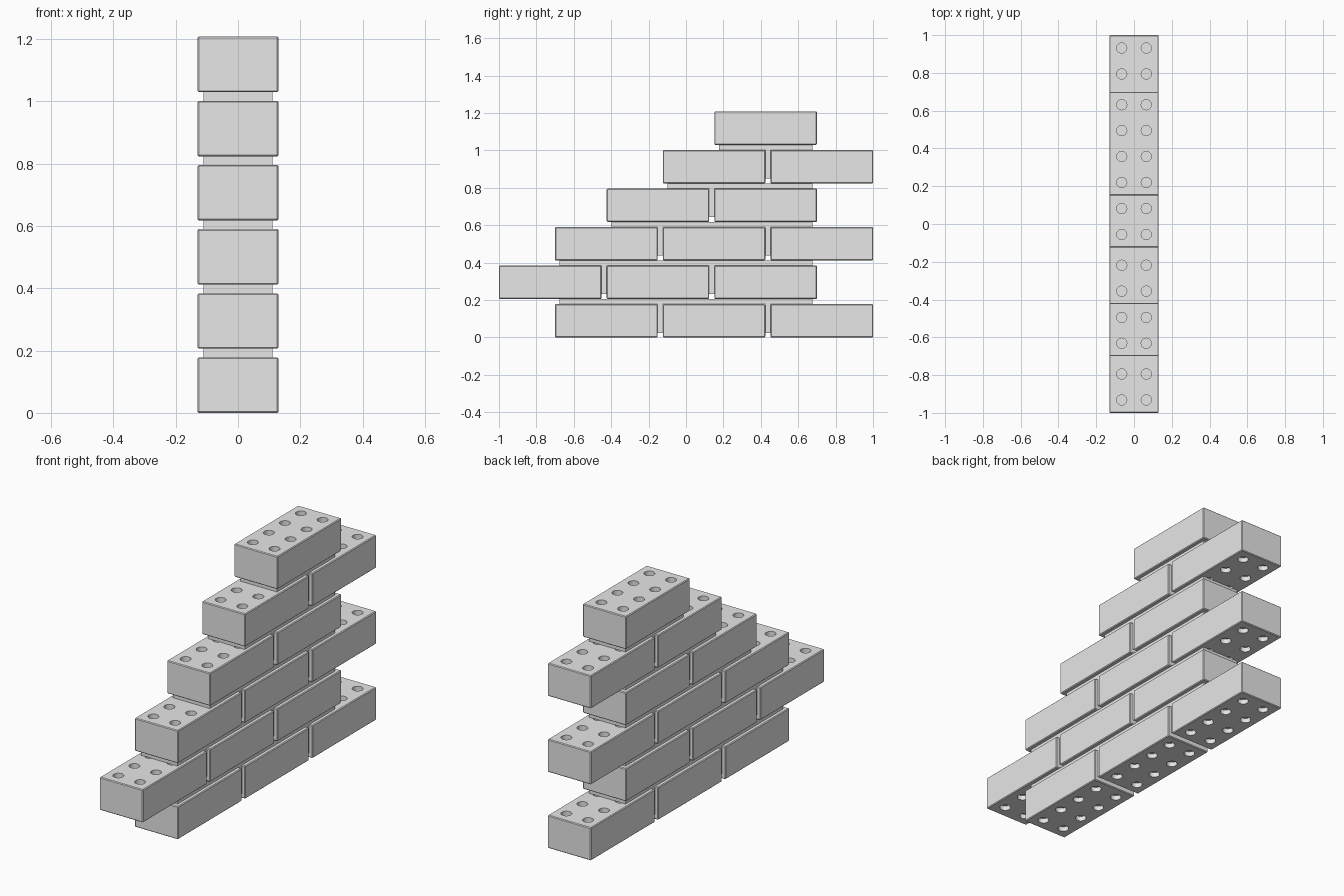
import bpy, bmesh
from mathutils import Matrix, Vector

cube = bpy.data.objects.get("Cube")
if cube:
    bpy.data.objects.remove(cube, do_unlink=True)

LENGTH, WIDTH, HEIGHT = 0.548, 0.26, 0.178
JOINT = 0.028            # gap between neighbouring bricks and rows
INSET = 0.025            # how far the mortar sits behind the brick faces
HOLE_RADIUS, HOLE_DEPTH = 0.027, 0.025
STEP = LENGTH + JOINT
# starting y and number of bricks in each row, bottom to top
ROWS = [(-0.7, 3), (-1, 3), (-0.7, 3), (-1 + STEP, 2), (-0.7 + STEP, 2), (-1 + 2 * STEP, 1)]

grey = bpy.data.materials.new("stone grey")
grey.use_nodes = True
colour = (0.8, 0.8, 0.8, 1)
grey.diffuse_color = colour
grey.node_tree.nodes["Principled BSDF"].inputs["Base Color"].default_value = colour


def add_object(name, mesh, location=(0, 0, 0)):
    obj = bpy.data.objects.new(name, mesh)
    obj.location = location
    bpy.context.collection.objects.link(obj)
    return obj


def box_mesh(name, size):
    bm = bmesh.new()
    bmesh.ops.create_cube(bm, size=1)
    bmesh.ops.scale(bm, vec=size, verts=bm.verts)
    mesh = bpy.data.meshes.new(name)
    bm.to_mesh(mesh)
    bm.free()
    mesh.materials.append(grey)
    return mesh


def mortar_box(name, y0, y1, z0, z1):
    size = Vector((WIDTH - 0.04, y1 - y0, z1 - z0))
    add_object(name, box_mesh(name, size), (0, (y0 + y1) / 2, (z0 + z1) / 2))


# Pegs that cut two columns of four holes into the top and bottom of a brick
bm = bmesh.new()
for side in (-1, 1):
    for x in (-WIDTH / 4, WIDTH / 4):
        for i in range(4):
            place = Matrix.Translation((x, (i - 1.5) * LENGTH / 4, side * HEIGHT / 2))
            bmesh.ops.create_cone(bm, cap_ends=True, segments=24, radius1=HOLE_RADIUS,
                                  radius2=HOLE_RADIUS, depth=2 * HOLE_DEPTH, matrix=place)
peg_mesh = bpy.data.meshes.new("hole_pegs")
bm.to_mesh(peg_mesh)
bm.free()
peg_mesh.materials.append(grey)
pegs = add_object("hole_pegs", peg_mesh)
pegs.hide_render = True

# One drilled brick with softened edges, shared by the whole wall
pattern = add_object("brick_pattern", box_mesh("brick_pattern", (WIDTH, LENGTH, HEIGHT)))
bevel = pattern.modifiers.new("soft_edges", "BEVEL")
bevel.width, bevel.segments = 0.004, 1
drill = pattern.modifiers.new("holes", "BOOLEAN")
drill.operation, drill.solver, drill.object = "DIFFERENCE", "EXACT", pegs
graph = bpy.context.evaluated_depsgraph_get()
brick_mesh = bpy.data.meshes.new_from_object(pattern.evaluated_get(graph))
brick_mesh.name = "brick"
for helper in (pattern, pegs):
    bpy.data.objects.remove(helper, do_unlink=True)

# Rows of bricks with upright joints between them and mortar beds beneath
previous = None
for row, (start, count) in enumerate(ROWS):
    z = row * (HEIGHT + JOINT)
    end = start + count * STEP - JOINT
    for i in range(count):
        y = start + i * STEP
        add_object(f"brick_row{row + 1}_{i + 1}", brick_mesh, (0, y + LENGTH / 2, z + HEIGHT / 2))
        if i:
            mortar_box(f"joint_row{row + 1}_{i}", y - JOINT, y, z + INSET, z + HEIGHT)
    if previous:
        low, high = max(start, previous[0]), min(end, previous[1])
        mortar_box(f"mortar_bed_{row}", low + INSET, high - INSET, z - JOINT, z)
    previous = (start, end)
